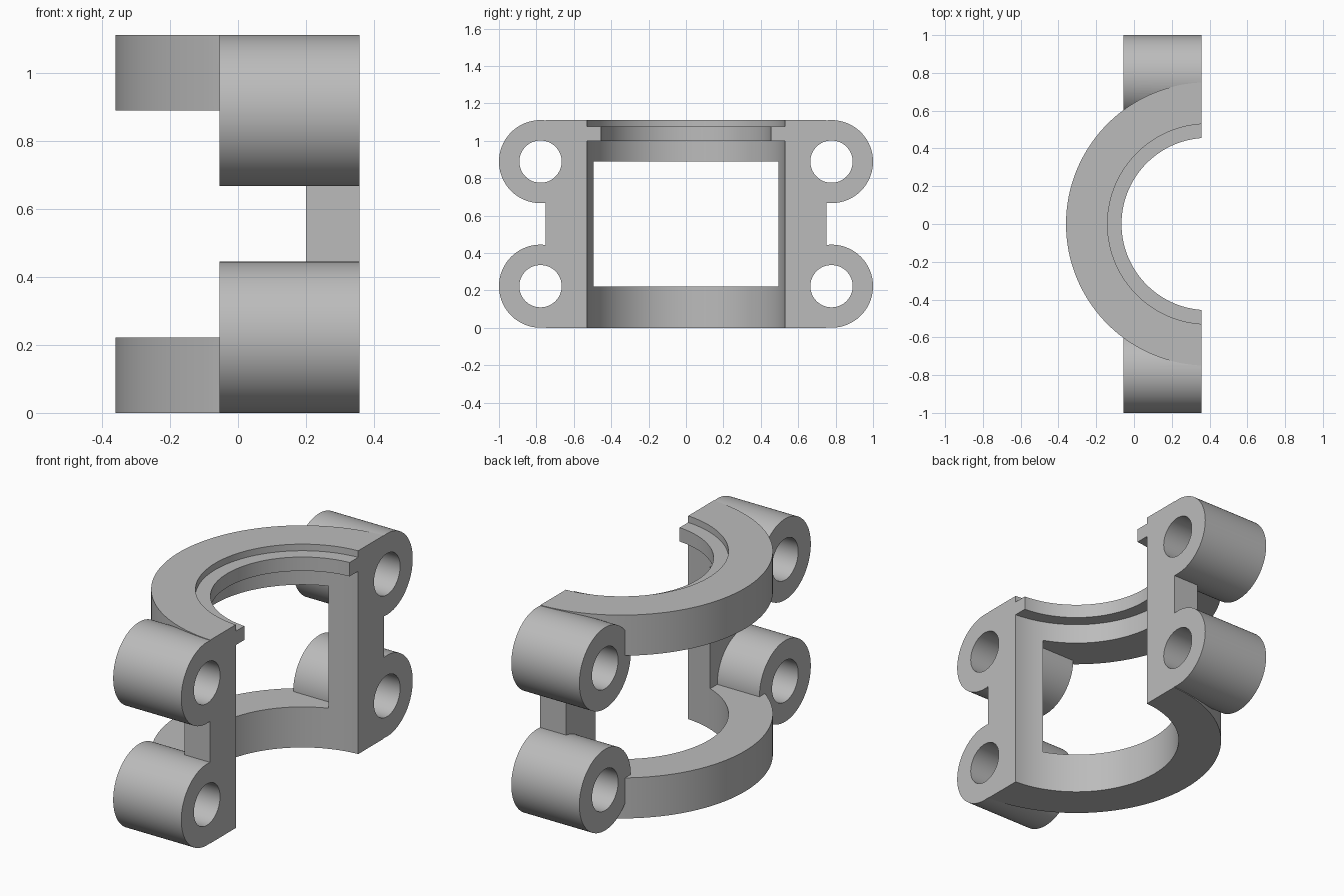
import bpy
import bmesh
import math
from mathutils import Matrix, Vector

cube = bpy.data.objects.get("Cube")
if cube:
    bpy.data.objects.remove(cube, do_unlink=True)

AXIS_X = 0.39      # ring axis
SPLIT_X = 0.357    # flat mating face
HEIGHT = 1.112
BORE, LIP, OUTER = 0.53, 0.456, 0.75
BOSS_R, HOLE_R, BOSS_Y = 0.222, 0.113, 0.778
BAND = 0.222       # height of each half ring

grey = bpy.data.materials.new("plain grey")
grey.use_nodes = True
colour = (0.5, 0.5, 0.5, 1)
grey.diffuse_color = colour
grey.node_tree.nodes["Principled BSDF"].inputs["Base Color"].default_value = colour


def finish(name, bm):
    bmesh.ops.recalc_face_normals(bm, faces=bm.faces)
    mesh = bpy.data.meshes.new(name)
    bm.to_mesh(mesh)
    bm.free()
    mesh.materials.append(grey)
    obj = bpy.data.objects.new(name, mesh)
    bpy.context.collection.objects.link(obj)
    return obj


def box(name, lo, hi):
    lo, hi = Vector(lo), Vector(hi)
    bm = bmesh.new()
    bmesh.ops.create_cube(bm, size=1, matrix=Matrix.Translation((lo + hi) / 2)
                          @ Matrix.Diagonal((*(hi - lo), 1)))
    return finish(name, bm)


def cylinder(name, radius, start, end, sides=96):
    start, end = Vector(start), Vector(end)
    span = end - start
    turn = span.to_track_quat("Z", "Y").to_matrix().to_4x4()
    bm = bmesh.new()
    bmesh.ops.create_cone(bm, cap_ends=True, segments=sides, radius1=radius,
                          radius2=radius, depth=span.length,
                          matrix=Matrix.Translation((start + end) / 2) @ turn)
    return finish(name, bm)


def lathe(name, profile, sides=160):
    bm = bmesh.new()
    rings = [[bm.verts.new((AXIS_X + r * math.cos(a), r * math.sin(a), z))
              for a in (math.tau * i / sides for i in range(sides))]
             for r, z in profile]
    for low, high in zip(rings, rings[1:]):
        for i in range(sides):
            j = (i + 1) % sides
            bm.faces.new((low[i], low[j], high[j], high[i]))
    bm.faces.new(rings[0])
    bm.faces.new(rings[-1])
    return finish(name, bm)


def combine(target, tool, operation):
    mod = target.modifiers.new(operation.lower(), "BOOLEAN")
    mod.operation = operation
    mod.solver = "EXACT"
    mod.object = tool
    bpy.context.view_layer.objects.active = target
    bpy.ops.object.modifier_apply(modifier=mod.name)
    bpy.data.objects.remove(tool, do_unlink=True)


# Lower and upper rings, still full discs
clamp = lathe("half_clamp", [(OUTER, 0), (OUTER, BAND)])
combine(clamp, lathe("upper_ring", [(OUTER, HEIGHT - BAND), (OUTER, HEIGHT)]), "UNION")

# Side posts and bolt bosses
boss_heights = (BOSS_R + 0.001, HEIGHT - BOSS_R - 0.001)
for side in (-1, 1):
    y1, y2 = sorted((side * 0.4, side * OUTER))
    combine(clamp, box("post", (0.2, y1, 0.2), (0.5, y2, HEIGHT - 0.2)), "UNION")
    for z in boss_heights:
        y = side * BOSS_Y
        combine(clamp, cylinder("boss", BOSS_R, (-0.055, y, z), (0.45, y, z)), "UNION")

# Bore with the inner retaining lip
combine(clamp, lathe("bore", [(BORE, -0.1), (BORE, 1.0), (LIP, 1.0), (LIP, 1.076),
                              (BORE, 1.076), (BORE, 1.3)]), "DIFFERENCE")

# Flat mating face
combine(clamp, box("split", (SPLIT_X, -2, -1), (3, 2, 2)), "DIFFERENCE")

# Bolt holes
for side in (-1, 1):
    for z in boss_heights:
        y = side * BOSS_Y
        combine(clamp, cylinder("bolt_hole", HOLE_R, (-1, y, z), (1, y, z), 64), "DIFFERENCE")

# Smooth the round walls and keep the edges crisp
bpy.ops.object.select_all(action="DESELECT")
clamp.select_set(True)
bpy.context.view_layer.objects.active = clamp
bpy.ops.object.shade_smooth_by_angle(angle=math.radians(25))
